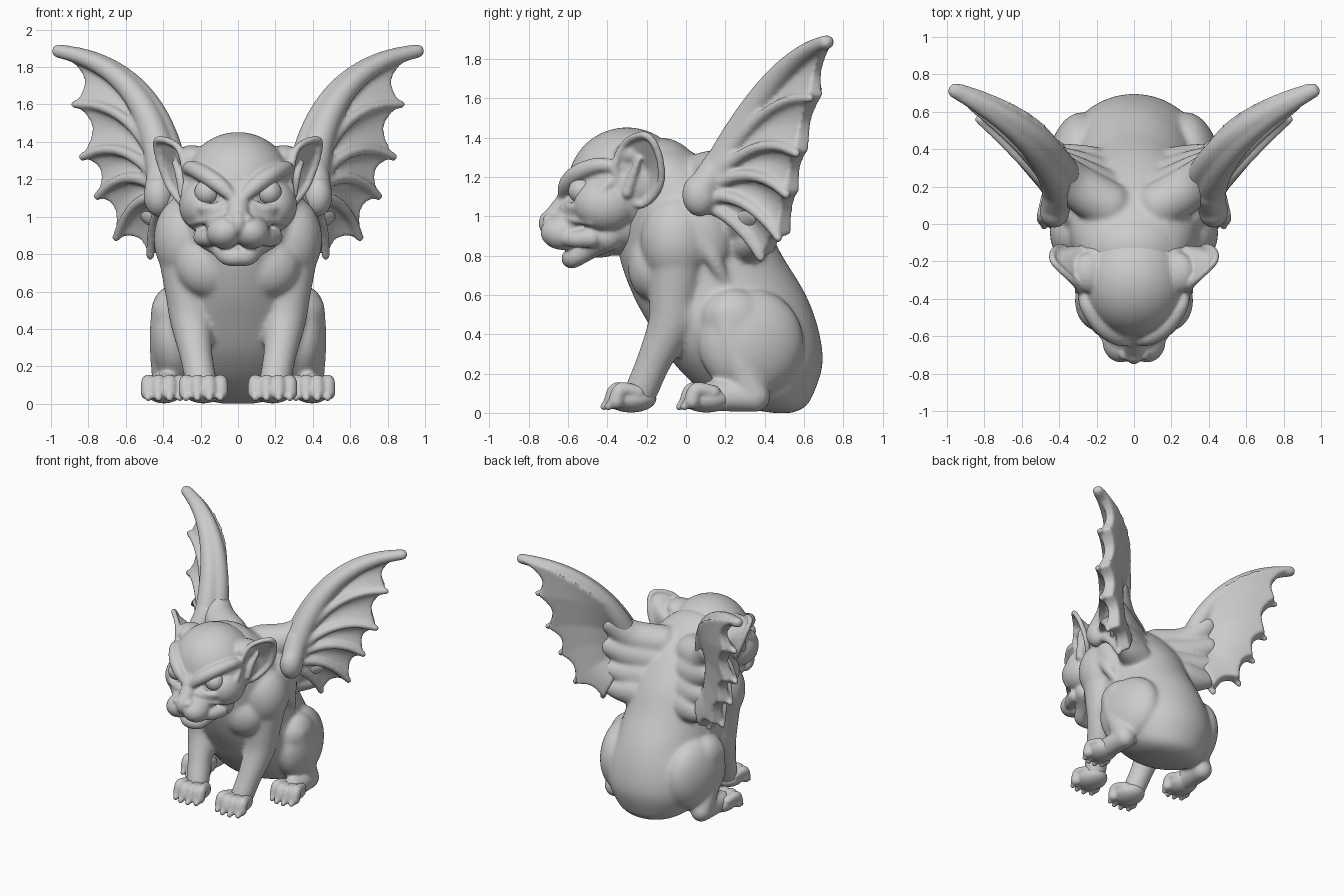
import bpy, bmesh, math
from mathutils import Vector, Euler


def ball(level):
    bm = bmesh.new()
    bmesh.ops.create_icosphere(bm, subdivisions=level, radius=1.0)
    data = [v.co.copy() for v in bm.verts], [[v.index for v in f.verts] for f in bm.faces]
    bm.free()
    return data


# Unit spheres reused by every rounded mass
FINE, COARSE = ball(5), ball(3)


def spline(pts, n, closed=False):
    """Catmull-Rom through tuples of any length."""
    m = len(pts)
    get = (lambda i: pts[i % m]) if closed else (lambda i: pts[max(0, min(m - 1, i))])
    out = []
    for i in range(m if closed else m - 1):
        a, b, c, d = (get(i + k) for k in (-1, 0, 1, 2))
        for s in range(n):
            t = s / n
            out.append(tuple(0.5 * (2 * q + (r - p) * t + (2 * p - 5 * q + 4 * r - w) * t * t
                             + (3 * q - p - 3 * r + w) * t ** 3) for p, q, r, w in zip(a, b, c, d)))
    return out if closed else out + [tuple(pts[-1])]


class Part:
    """Collects overlapping masses, then fuses them into one sculpted skin."""
    def __init__(self):
        self.v, self.f = [], []

    def add(self, verts, faces, mirror):
        for side in ((1, -1) if mirror else (1,)):
            k = len(self.v)
            self.v += [(p[0] * side, p[1], p[2]) for p in verts]
            self.f += [[i + k for i in (f if side > 0 else f[::-1])] for f in faces]

    def blob(self, c, r, rot=(0, 0, 0), shape=None):
        verts, faces = shape or FINE
        r = (r, r, r) if isinstance(r, (int, float)) else r
        m = Euler([math.radians(a) for a in rot]).to_matrix()
        verts = [m @ Vector((p.x * r[0], p.y * r[1], p.z * r[2])) + Vector(c) for p in verts]
        self.add(verts, faces, c[0] > 0.001)

    def limb(self, pts, n=8, closed=False):
        for x, y, z, r in spline(pts, n, closed):
            self.blob((x, y, z), r, shape=COARSE)

    def loft(self, rings, mirror=False):
        n = len(rings[0])
        faces = [[i * n + j, i * n + (j + 1) % n, (i + 1) * n + (j + 1) % n, (i + 1) * n + j]
                 for i in range(len(rings) - 1) for j in range(n)]
        faces += [list(range(n))[::-1], list(range((len(rings) - 1) * n, len(rings) * n))]
        self.add([p for r in rings for p in r], faces, mirror)

    def build(self, name, voxel, smooth):
        me = bpy.data.meshes.new(name)
        me.from_pydata(self.v, [], self.f)
        ob = bpy.data.objects.new(name, me)
        bpy.context.collection.objects.link(ob)
        rm = ob.modifiers.new("fuse", 'REMESH')
        rm.mode, rm.voxel_size, rm.use_smooth_shade = 'VOXEL', voxel, True
        sm = ob.modifiers.new("soften", 'SMOOTH')
        sm.factor, sm.iterations = 0.5, smooth
        return ob


# ---- Body: torso sections are (z, y front, y back, half width)
body = Part()
sections = [(0.0, 0.44, 0.54, 0.08), (0.03, 0.28, 0.605, 0.21), (0.10, 0.10, 0.65, 0.31),
            (0.25, -0.06, 0.695, 0.39), (0.42, -0.17, 0.675, 0.40), (0.6, -0.27, 0.61, 0.36),
            (0.8, -0.34, 0.49, 0.35), (1.0, -0.36, 0.38, 0.36), (1.18, -0.36, 0.23, 0.32),
            (1.31, -0.34, 0.06, 0.23), (1.38, -0.28, -0.08, 0.10)]
body.loft([[(w * math.cos(a * math.tau / 60), (f + b) / 2 + (b - f) / 2 * math.sin(a * math.tau / 60), z)
            for a in range(60)] for z, f, b, w in spline(sections, 6)])
# neck, chest and shoulders
body.blob((0, -0.13, 1.2), (0.26, 0.2, 0.2))
body.blob((0.16, -0.17, 0.74), (0.17, 0.125, 0.17))
body.blob((0.28, -0.05, 0.88), (0.17, 0.18, 0.23))
body.blob((0.30, 0.10, 0.95), (0.12, 0.12, 0.22), (20, 0, 0))
body.limb([(0.37, 0.02, 0.97, 0.05), (0.37, 0.13, 0.80, 0.045), (0.33, 0.2, 0.66, 0.03)])
# web from the back to the wings
body.limb([(0.14, 0.10, 1.20, 0.13), (0.32, 0.21, 1.24, 0.12), (0.44, 0.33, 1.37, 0.085)])
body.limb([(0.18, 0.16, 1.09, 0.14), (0.33, 0.25, 1.13, 0.12), (0.46, 0.34, 1.19, 0.08)])
body.limb([(0.20, 0.22, 0.97, 0.14), (0.33, 0.29, 0.99, 0.11), (0.46, 0.36, 1.02, 0.07)])
body.limb([(0.24, 0.30, 0.87, 0.12), (0.34, 0.34, 0.87, 0.09), (0.43, 0.37, 0.88, 0.06)])
feet = Part()


def paw(x0, y0, spread):
    # four knuckled toes with claws around a palm
    feet.blob((x0, y0 + 0.15, 0.072), (spread * 1.2, 0.13, 0.07))
    for k in (-1, -0.35, 0.35, 1):
        x, y = x0 + k * spread, y0 + 0.035 * abs(k)
        feet.limb([(x0 + k * spread * 0.8, y + 0.15, 0.105, 0.036), (x, y + 0.065, 0.118, 0.038),
                   (x, y + 0.04, 0.06, 0.041)], 4)
        feet.limb([(x, y + 0.03, 0.055, 0.028), (x, y + 0.0, 0.032, 0.02)], 3)


# front legs
body.limb([(0.29, -0.04, 0.86, 0.15), (0.265, -0.06, 0.62, 0.13), (0.25, -0.08, 0.45, 0.115),
           (0.225, -0.16, 0.27, 0.09), (0.20, -0.22, 0.13, 0.085), (0.195, -0.24, 0.085, 0.08)])
body.blob((0.285, 0.0, 0.52), (0.075, 0.07, 0.12))
paw(0.185, -0.43, 0.092)
# hind legs
body.blob((0.315, 0.33, 0.36), (0.15, 0.27, 0.27), (-10, 0, 10))
body.blob((0.355, 0.24, 0.48), (0.11, 0.16, 0.15))
body.limb([(0.37, 0.20, 0.50, 0.095), (0.38, 0.24, 0.34, 0.095), (0.38, 0.31, 0.17, 0.085),
           (0.38, 0.35, 0.085, 0.08)])
body.limb([(0.38, 0.35, 0.08, 0.078), (0.385, 0.24, 0.085, 0.08), (0.39, 0.13, 0.085, 0.08)])
paw(0.395, -0.045, 0.085)
body.build("body", 0.012, 18)
feet.build("paws", 0.009, 4)

# ---- Head
head = Part()
head.blob((0, -0.30, 1.16), (0.295, 0.30, 0.292))
head.blob((0, -0.34, 0.97), (0.22, 0.24, 0.17))
head.blob((0.18, -0.22, 1.19), (0.13, 0.15, 0.17))
head.blob((0.19, -0.41, 1.06), (0.125, 0.16, 0.14))           # cheeks
head.limb([(0, -0.52, 1.18, 0.07), (0, -0.60, 1.07, 0.065), (0, -0.66, 1.0, 0.06)])  # bridge
head.blob((0, -0.55, 0.96), (0.17, 0.15, 0.105))
head.blob((0.07, -0.625, 0.92), (0.10, 0.115, 0.09), (0, 20, 0))   # lip pads
head.limb([(0.10, -0.63, 0.90, 0.05), (0.16, -0.56, 0.885, 0.046), (0.19, -0.48, 0.89, 0.05)])
head.blob((0, -0.70, 0.965), (0.045, 0.05, 0.065))             # nose
head.blob((0.05, -0.69, 0.985), (0.032, 0.04, 0.028), (0, -30, 0))
head.limb([(0.15, -0.40, 0.90, 0.08), (0.10, -0.48, 0.84, 0.055), (0.055, -0.565, 0.79, 0.05),
           (0.0, -0.585, 0.785, 0.05)])                     # lower jaw
head.blob((0, -0.45, 0.85), (0.12, 0.13, 0.06))
# brows, lower lids, forehead and muzzle wrinkles
head.limb([(0.035, -0.625, 1.11, 0.03), (0.10, -0.60, 1.17, 0.045), (0.18, -0.54, 1.225, 0.046),
           (0.25, -0.44, 1.26, 0.04), (0.27, -0.36, 1.25, 0.03)])
head.limb([(0.075, -0.595, 1.07, 0.022), (0.15, -0.585, 1.045, 0.026), (0.23, -0.52, 1.06, 0.028),
           (0.275, -0.44, 1.12, 0.028), (0.27, -0.38, 1.18, 0.025)])
head.limb([(0.03, -0.585, 1.17, 0.022), (0.055, -0.56, 1.24, 0.022), (0.11, -0.50, 1.31, 0.012)])
for d in (0, 0.045):
    head.limb([(0.075, -0.64 + d * 0.4, 1.0 + d, 0.022), (0.16, -0.575, 0.985 + d * 0.8, 0.024),
               (0.25, -0.48, 0.97 + d, 0.02)])
# ears: rim, hollow front and tapered back
rim = [Vector(p) for p in spline([(0.28, -0.36, 1.22), (0.32, -0.31, 1.37), (0.43, -0.20, 1.41),
                                  (0.42, -0.135, 1.30), (0.36, -0.135, 1.15), (0.27, -0.24, 1.06)], 6, True)]
dish, back = Vector((0.31, -0.20, 1.24)), Vector((0.22, -0.11, 1.24))
head.loft([[p.lerp(t, k) for p in rim] for t, k in
           ((back, 0.9), (back, 0.5), (back, 0.15), (dish, 0.0), (dish, 0.35), (dish, 0.75), (dish, 0.97))], True)
head.limb([(*p, 0.02) for p in rim], 2, True)
head.limb([(0.29, -0.30, 1.12, 0.03), (0.31, -0.27, 1.21, 0.025), (0.34, -0.24, 1.29, 0.014)])
head.blob((0.23, -0.26, 1.31), (0.10, 0.11, 0.07), (0, -15, 0))
head.build("head", 0.009, 8)

# eyes
for s in (1, -1):
    bpy.ops.mesh.primitive_uv_sphere_add(segments=32, ring_count=16, radius=0.068,
                                         location=(s * 0.165, -0.53, 1.13))
    bpy.context.object.name = "eye_right" if s > 0 else "eye_left"
    bpy.ops.object.shade_smooth()

# ---- Wings: each finger is root, bend, tip
fingers = [[Vector(p) for p in f] for f in (
    ((0.40, 0.16, 1.22), (0.47, 0.45, 1.80), (0.96, 0.71, 1.885)),
    ((0.41, 0.15, 1.20), (0.55, 0.38, 1.62), (0.87, 0.63, 1.60)),
    ((0.42, 0.14, 1.18), (0.60, 0.36, 1.44), (0.83, 0.56, 1.32)),
    ((0.42, 0.14, 1.15), (0.60, 0.34, 1.28), (0.75, 0.51, 1.11)),
    ((0.42, 0.13, 1.10), (0.57, 0.31, 1.12), (0.65, 0.47, 0.89)),
    ((0.41, 0.12, 1.05), (0.46, 0.27, 0.98), (0.47, 0.38, 0.79)))]
normal = Vector((0.60, -0.78, -0.18))


def bend(k, t):
    a, b, c = fingers[k]
    return a * (1 - t) ** 2 + b * 2 * t * (1 - t) + c * t * t


wings = Part()
rings, steps = [], 24
for i in range(5 * 12 + 1):
    k, f = min(i // 12, 4), i / 12 - min(i // 12, 4)
    sag = math.sin(math.pi * f)
    front, rear = [], []
    for j in range(steps + 1):
        v = j / steps * (1 - 0.09 * sag)
        p = bend(k, v).lerp(bend(k + 1, v), f)
        front.append(p + normal * (0.005 - 0.040 * sag * math.sin(math.pi * min(1, v * 0.75))))
        rear.append(p - normal * (0.05 + 0.115 * math.sin(math.pi * (0.12 + 0.78 * v)))
                    * (1 - 0.35 * v * max(0, 1 - i / 12)))
    rings.append(front + rear[::-1])
wings.loft(rings, True)
# leading arm with its thick back, finger ribs and the shoulder knob
wings.limb([(*bend(0, t / 8), 0.090 - 0.053 * t / 8) for t in range(9)], 6)
wings.limb([(*(bend(0, t / 8) - normal * 0.085 * (1 - t / 9)), 0.085 - 0.048 * t / 8) for t in range(9)], 6)
for k in range(1, 6):
    wings.limb([(*bend(k, t / 6), 0.036 - 0.012 * t / 6) for t in range(7)], 5)
wings.blob((0.425, 0.07, 1.11), (0.08, 0.09, 0.11))
wings.limb([(0.42, 0.09, 1.15, 0.08), (0.40, 0.17, 1.26, 0.085)])
wings.build("wings", 0.011, 10)
